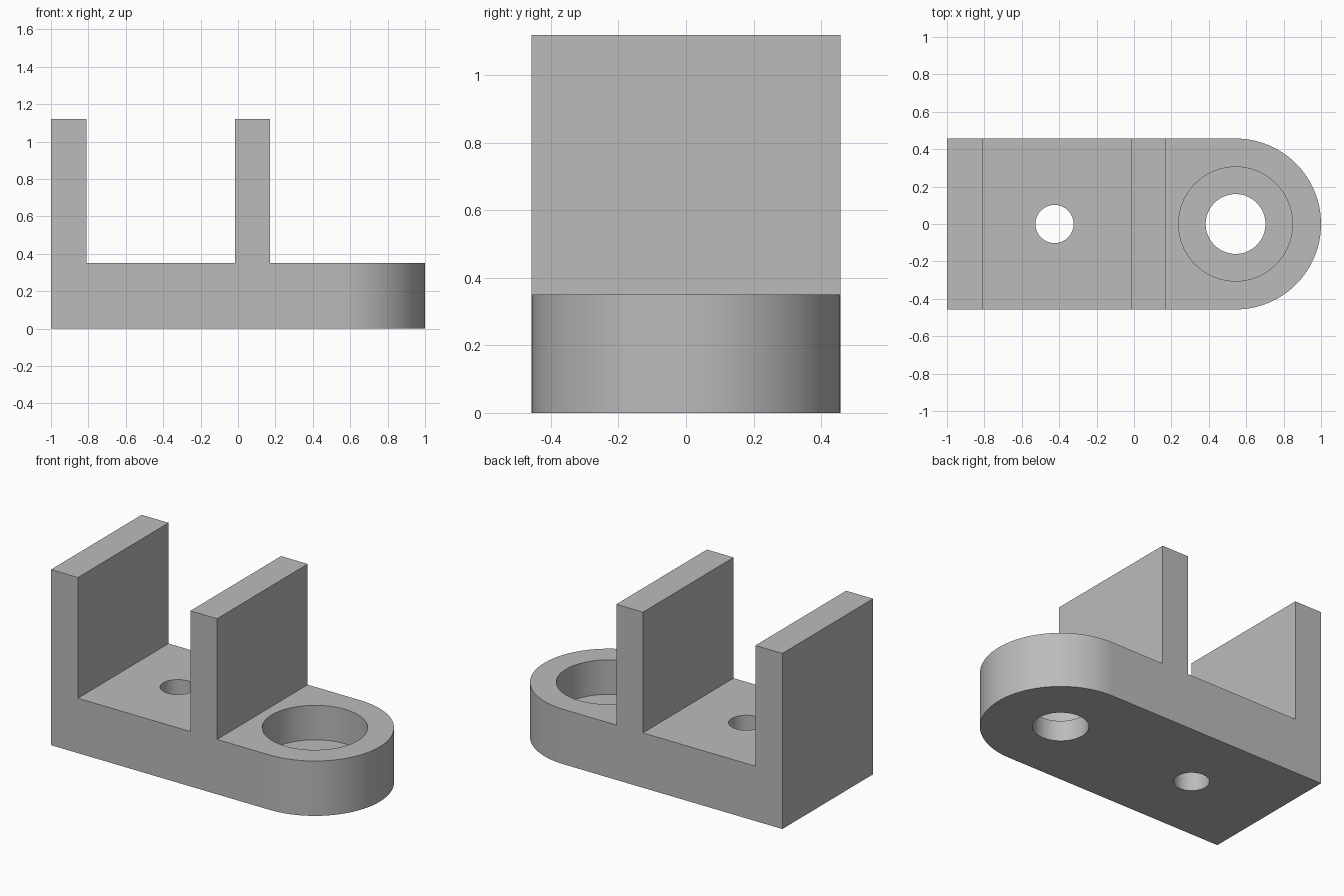
import bpy, bmesh, math
from mathutils import Vector

if "Cube" in bpy.data.objects:
    bpy.data.objects.remove(bpy.data.objects["Cube"], do_unlink=True)

HALF = 0.457            # half width and radius of the rounded end
BORE_X = 1 - HALF       # centre of the rounded end
BASE, TOP = 0.35, 1.12  # plate and wall heights
SEAT = 0.13             # floor of the counterbore

grey = bpy.data.materials.new("light grey")
grey.use_nodes = True
grey.diffuse_color = (0.5, 0.5, 0.5, 1)
grey.node_tree.nodes["Principled BSDF"].inputs["Base Color"].default_value = (0.5, 0.5, 0.5, 1)


def prism(name, points, direction):
    """Extrude a closed outline along a direction."""
    bm = bmesh.new()
    face = bm.faces.new([bm.verts.new(p) for p in points])
    ext = bmesh.ops.extrude_face_region(bm, geom=[face])
    moved = [v for v in ext["geom"] if isinstance(v, bmesh.types.BMVert)]
    bmesh.ops.translate(bm, vec=Vector(direction), verts=moved)
    bmesh.ops.recalc_face_normals(bm, faces=bm.faces)
    mesh = bpy.data.meshes.new(name)
    bm.to_mesh(mesh)
    bm.free()
    mesh.materials.append(grey)
    obj = bpy.data.objects.new(name, mesh)
    bpy.context.collection.objects.link(obj)
    return obj


def arc(x, r, z, start, end, steps):
    angles = [math.radians(start + (end - start) * i / steps) for i in range(steps + 1)]
    return [(x + r * math.cos(a), r * math.sin(a), z) for a in angles]


def cylinder(name, x, r, z0, z1):
    return prism(name, arc(x, r, z0, 0, 360, 64)[:-1], (0, 0, z1 - z0))


# Side profile: plate with an end wall and a middle wall
side = [(-1, 0), (1.1, 0), (1.1, BASE), (0.172, BASE), (0.172, TOP), (-0.016, TOP),
        (-0.016, BASE), (-0.81, BASE), (-0.81, TOP), (-1, TOP)]
bracket = prism("bracket", [(x, -HALF, z) for x, z in side], (0, 2 * HALF, 0))

# Helpers: rounded plan outline, counterbore, through holes
plan = [(-1.1, -HALF - 0.1, -0.1), (BORE_X, -HALF - 0.1, -0.1)]
plan += arc(BORE_X, HALF, -0.1, -90, 90, 64)
plan += [(BORE_X, HALF + 0.1, -0.1), (-1.1, HALF + 0.1, -0.1)]
helpers = [
    (prism("plan_outline", plan, (0, 0, 1.4)), "INTERSECT"),
    (cylinder("counterbore_cutter", BORE_X, 0.305, SEAT, 0.6), "DIFFERENCE"),
    (cylinder("large_hole_cutter", BORE_X, 0.16, -0.1, 0.6), "DIFFERENCE"),
    (cylinder("small_hole_cutter", -0.425, 0.102, -0.1, 0.6), "DIFFERENCE"),
]

# Apply the cuts and remove the helpers
bpy.ops.object.select_all(action="DESELECT")
bpy.context.view_layer.objects.active = bracket
bracket.select_set(True)
for helper, operation in helpers:
    helper.hide_render = True
    mod = bracket.modifiers.new(helper.name, "BOOLEAN")
    mod.operation = operation
    mod.solver = "EXACT"
    mod.object = helper
    bpy.ops.object.modifier_apply(modifier=mod.name)
    bpy.data.objects.remove(helper, do_unlink=True)

bpy.ops.object.shade_smooth_by_angle(angle=math.radians(30))
